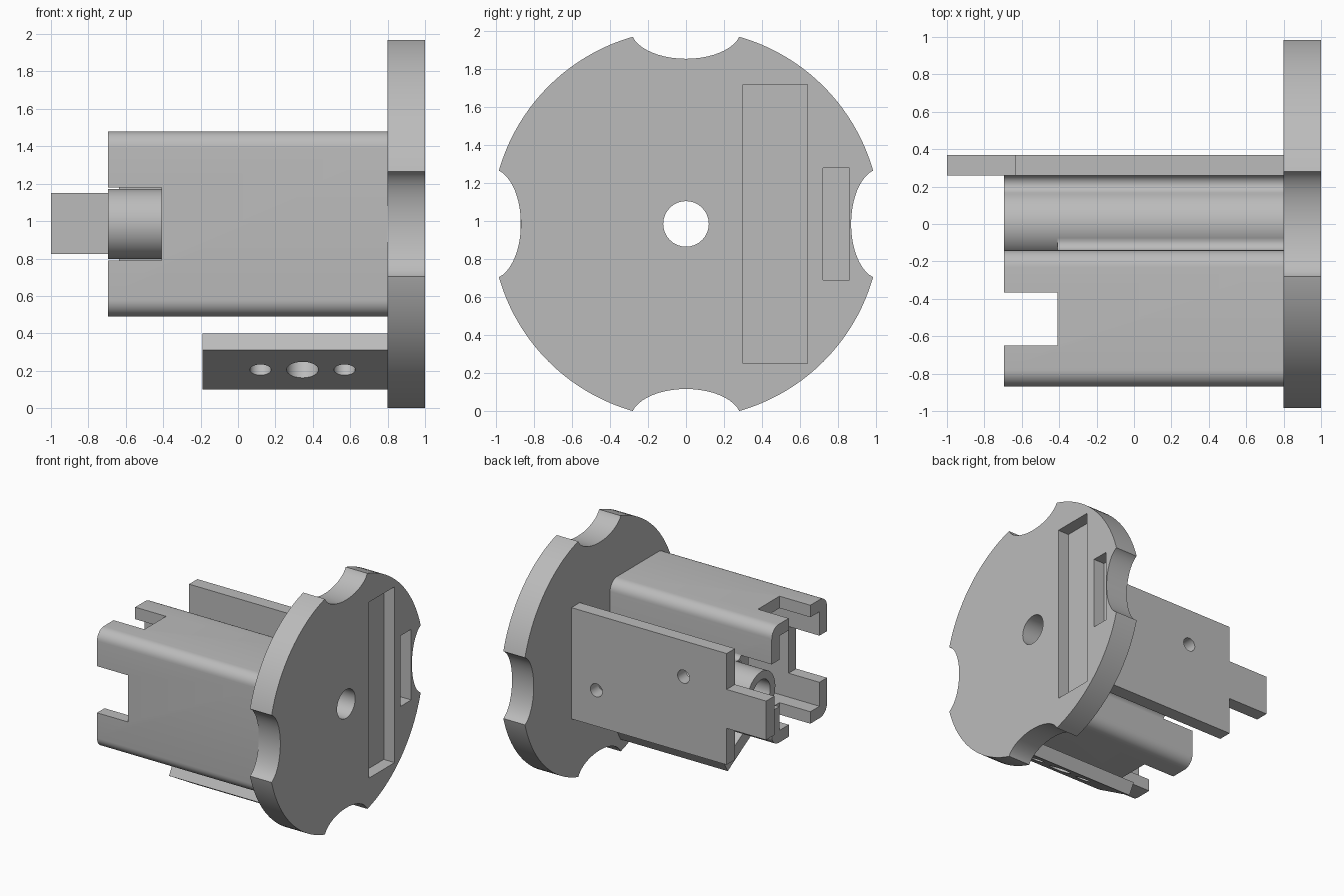
import bpy, bmesh, math
from math import sin, cos, pi, sqrt, atan2
from mathutils import Matrix, Vector

if "Cube" in bpy.data.objects:
    bpy.data.objects.remove(bpy.data.objects["Cube"])

CZ = 0.985  # height of the main axis

grey = bpy.data.materials.new("grey_plastic")
grey.diffuse_color = (0.5, 0.5, 0.5, 1)
grey.use_nodes = True
grey.node_tree.nodes["Principled BSDF"].inputs["Base Color"].default_value = grey.diffuse_color


def prism(name, pts, x0, x1):
    """Extrude a (y, z) outline along x."""
    bm = bmesh.new()
    face = bm.faces.new([bm.verts.new((x0, y, z)) for y, z in pts])
    new = bmesh.ops.extrude_face_region(bm, geom=[face])["geom"]
    bmesh.ops.translate(bm, vec=(x1 - x0, 0, 0),
                        verts=[v for v in new if isinstance(v, bmesh.types.BMVert)])
    bmesh.ops.recalc_face_normals(bm, faces=bm.faces)
    me = bpy.data.meshes.new(name)
    bm.to_mesh(me)
    bm.free()
    me.materials.append(grey)
    ob = bpy.data.objects.new(name, me)
    bpy.context.collection.objects.link(ob)
    return ob


def rect(y0, y1, z0, z1):
    return [(y0, z0), (y1, z0), (y1, z1), (y0, z1)]


def ellipse(cy, cz, ry, rz, n=48):
    return [(cy + ry * cos(2 * pi * i / n), cz + rz * sin(2 * pi * i / n)) for i in range(n)]


def arc(cy, cz, r, a0, a1, n=8):
    return [(cy + r * cos(a0 + (a1 - a0) * i / n), cz + r * sin(a0 + (a1 - a0) * i / n))
            for i in range(n + 1)]


def round_rect(y0, y1, z0, z1, r):
    pts = []
    for k, (y, z) in enumerate([(y1 - r, z1 - r), (y0 + r, z1 - r), (y0 + r, z0 + r), (y1 - r, z0 + r)]):
        pts += arc(y, z, r, k * pi / 2, (k + 1) * pi / 2)
    return pts


def drill(name, centre, axis, r, depth):
    """Round cutter along any axis."""
    ob = prism(name, ellipse(0, 0, r, r, 32), -depth / 2, depth / 2)
    rot = Vector((1, 0, 0)).rotation_difference(Vector(axis)).to_matrix().to_4x4()
    ob.data.transform(Matrix.Translation(centre) @ rot)
    return ob


def cut(ob, cutters):
    for c in cutters:
        c.hide_render = True
        c.hide_viewport = True
        m = ob.modifiers.new("cut", "BOOLEAN")
        m.operation = "DIFFERENCE"
        m.solver = "EXACT"
        m.object = c


def finish(ob):
    """Apply the cuts, then smooth the curved faces only."""
    dg = bpy.context.evaluated_depsgraph_get()
    me = bpy.data.meshes.new_from_object(ob.evaluated_get(dg))
    ob.modifiers.clear()
    ob.data = me
    bpy.ops.object.select_all(action="DESELECT")
    ob.select_set(True)
    bpy.context.view_layer.objects.active = ob
    bpy.ops.object.shade_smooth_by_angle(angle=math.radians(30))


# End disc with four scalloped notches, two blind pockets and an axle hole
disc = prism("end_disc", ellipse(0, CZ, 1.024, 1.024, 128), 0.8, 1.0)
cutters = [prism("notch_cutter", ellipse(s * 1.024 * h, CZ + s * 1.024 * (1 - h),
                                         0.155 if h else 0.29, 0.29 if h else 0.155), 0.7, 1.1)
           for s in (-1, 1) for h in (0, 1)]
cutters += [prism("pocket_cutter", rect(0.30, 0.64, 0.25, 1.72), 0.9, 1.1),
            prism("pocket_cutter", rect(0.72, 0.86, 0.69, 1.28), 0.9, 1.1),
            drill("axle_cutter", (0.9, 0, CZ), (1, 0, 0), 0.12, 0.6)]
cut(disc, cutters)

# Hollow box housing with a slot at the open end of each wall
Y0, Y1, Z0, Z1, T = -0.87, -0.14, 0.49, 1.48, 0.1
housing = prism("housing", round_rect(Y0, Y1, Z0, Z1, 0.09), -0.695, 0.8)
cut(housing, [prism("cavity_cutter", rect(Y0 + T, Y1 - T, Z0 + T, Z1 - T), -0.9, 0.799),
              prism("side_slot_cutter", rect(-1, 0, 0.79, 1.18), -0.9, -0.41),
              prism("top_slot_cutter", rect(-0.65, -0.365, 0.3, 1.7), -0.9, -0.41)])

# Axle tube, blended into the back plate by concave fillets
R, F = 0.187, 0.05


def fillet(wall, f):
    """Upper concave arc from the wall to the tube, as (y, z) about the axis."""
    s = 1 if wall > 0 else -1
    cy = wall - s * f
    cz = sqrt((R + f) ** 2 - cy ** 2)
    a0, a1 = (0 if s > 0 else pi), atan2(-cz, -cy)
    if s < 0:
        a1 += 2 * pi
    return arc(cy, cz, f, a0, a1)


up = fillet(0.262, F)
a = atan2(up[-1][1], up[-1][0])
outline = up + arc(0, 0, R, a, 2 * pi - a, 48)[1:-1] + [(y, -z) for y, z in reversed(up)]
tube = prism("axle_tube", [(y, z + CZ) for y, z in outline], -0.695, 0.8)
cut(tube, [drill("bore_cutter", (0, 0, CZ), (1, 0, 0), 0.12, 3)])

# Fillet strips joining the tube to the housing
strips = []
for s in (1, -1):
    pts = fillet(-0.142, 0.045)
    corner = [(pts[-1][0], pts[-1][1] - 0.02), (-0.142, pts[-1][1] - 0.02)]
    strips.append(prism("tube_fillet", [(y, CZ + s * z) for y, z in pts + corner], -0.41, 0.8))

# Back plate with a narrow tab and two screw holes
plate = prism("back_plate", rect(0.26, 0.37, 0.52, 1.45), -0.635, 0.8)
cut(plate, [drill("screw_cutter", (x, 0.32, z), (0, 1, 0), 0.055, 0.12)
            for x, z in ((0.57, 0.82), (-0.236, 1.15))])
tab = prism("plate_tab", rect(0.26, 0.37, 0.825, 1.15), -1.0, -0.635)

# Tilted lower bracket with three holes
bracket = prism("lower_bracket", [(-0.64, 0.31), (-0.28, 0.10), (-0.228, 0.19), (-0.588, 0.40)], -0.19, 0.8)
cut(bracket, [drill("bracket_cutter", (x, -0.434, 0.25), (0, 0.5, 0.866), r, 0.5)
              for x, r in ((0.12, 0.057), (0.345, 0.085), (0.57, 0.057))])

for part in [disc, housing, tube, plate, tab, bracket] + strips:
    finish(part)
for ob in list(bpy.data.objects):
    if ob.hide_render:
        bpy.data.objects.remove(ob)
